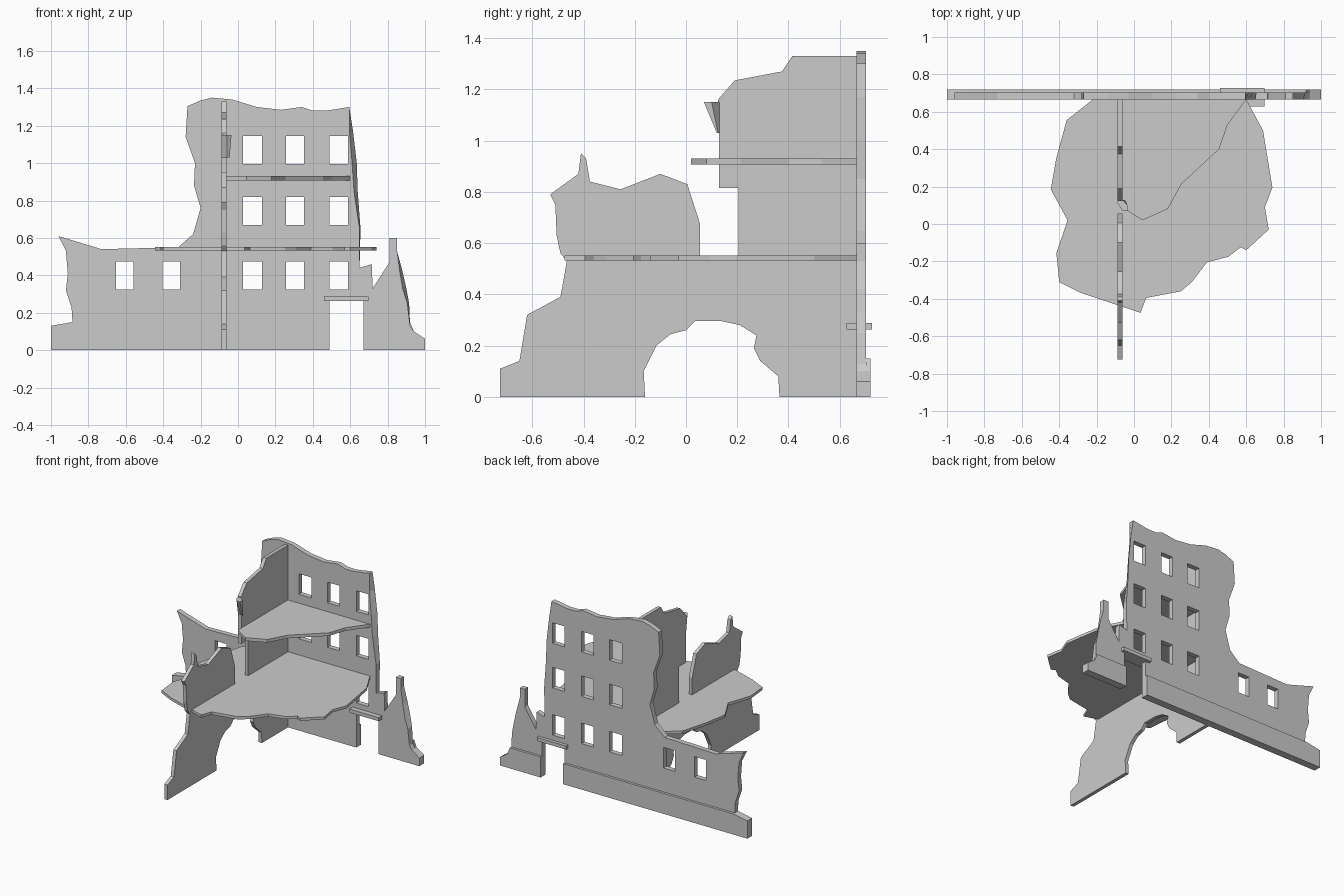
import bpy
import bmesh
from mathutils import Vector

default_cube = bpy.data.objects.get("Cube")
if default_cube:
    bpy.data.objects.remove(default_cube, do_unlink=True)

# One plain concrete colour for the whole ruin
concrete = bpy.data.materials.new("concrete grey")
concrete.use_nodes = True
grey = (0.6, 0.6, 0.6, 1)
concrete.diffuse_color = grey
concrete.node_tree.nodes["Principled BSDF"].inputs["Base Color"].default_value = grey

# Maps (u, v, depth) of a flat outline into the scene for each slab direction
PLANES = {
    "facade": lambda u, v, d: Vector((u, d, v)),
    "cross": lambda u, v, d: Vector((d, u, v)),
    "floor": lambda u, v, d: Vector((u, v, d)),
}


def slab(name, plane, outline, near, far):
    """Extrude an outline; a point may carry an extra (du, dv) shift for its far side.
    All measurements are in hundredths of a unit."""
    place = PLANES[plane]
    bm = bmesh.new()
    near_ring, far_ring = [], []
    for u, v, *shift in outline:
        du, dv = shift or (0, 0)
        near_ring.append(bm.verts.new(place(u, v, near) / 100))
        far_ring.append(bm.verts.new(place(u + du, v + dv, far) / 100))
    bm.faces.new(near_ring)
    bm.faces.new(far_ring)
    count = len(outline)
    for i in range(count):
        j = (i + 1) % count
        bm.faces.new((near_ring[i], near_ring[j], far_ring[j], far_ring[i]))
    bmesh.ops.recalc_face_normals(bm, faces=bm.faces)
    mesh = bpy.data.meshes.new(name)
    bm.to_mesh(mesh)
    bm.free()
    mesh.materials.append(concrete)
    obj = bpy.data.objects.new(name, mesh)
    bpy.context.collection.objects.link(obj)
    return obj


def rectangle(left, right, low, high):
    return [(left, low), (right, low), (right, high), (left, high)]


def cut_openings(target, openings, near, far):
    """Cut rectangular holes through a wall, then discard the cutters."""
    for opening in openings:
        cutter = slab("window_cutter", "facade", rectangle(*opening), near, far)
        cutter.hide_render = True
        modifier = target.modifiers.new("window", "BOOLEAN")
        modifier.operation = "DIFFERENCE"
        modifier.solver = "EXACT"
        modifier.object = cutter
        bpy.context.view_layer.objects.active = target
        bpy.ops.object.modifier_apply(modifier=modifier.name)
        bpy.data.objects.remove(cutter, do_unlink=True)


# Facade: broken left edge, tall middle, jagged right edge, spire, doorway
left_edge = [
    (-100, 0), (-100, 13), (-88.5, 15), (-89, 23), (-92, 32), (-91, 41),
    (-92, 53), (-96, 61), (-73, 54), (-32, 55), (-24, 62), (-20, 76),
    (-23.5, 88), (-23, 100), (-28, 114), (-27, 130.5),
]
broken_top = [
    (-20, 133.5), (-14, 135), (-3, 134), (10, 130), (23, 128.5),
    (34, 130), (40, 128), (47, 128), (59.5, 130),
]
right_edge = [
    (59.5, 117, 2, 0), (61, 100, 2.5, 0), (62, 85, 2, 0), (65, 65, 0.5, 0),
    (65, 44), (71.5, 46), (72, 33),
]
spire = [
    (81, 47), (81, 60), (85, 60), (85, 53), (86.5, 42, 1.5, 0),
    (88, 33, 2, 0), (90.5, 25, 1, 0), (92, 13), (94, 10), (100, 6), (100, 0),
]
doorway = [(67, 0), (67, 27.5), (49, 27.5), (49, 0)]
facade = slab("facade_wall", "facade",
              left_edge + broken_top + right_edge + spire + doorway, 66.5, 70.2)

# Windows: a grid on the tower and two more beside it on the ground storey
storeys = [(32.5, 47.5), (67, 82), (99.5, 114.5)]
columns = [(2.7, 12.7), (25.7, 35.3), (49, 58.7)]
windows = [column + storey for storey in storeys for column in columns]
windows += [side + storeys[0] for side in ((-65.3, -56), (-40.3, -31))]
cut_openings(facade, windows, 60, 80)

# Plinths along the back of the facade, either side of the doorway
slab("long_plinth", "facade",
     [(-100, 0), (49, 0), (49, 15), (-88.5, 15), (-100, 13)], 70.2, 72)
slab("short_plinth", "facade",
     [(67, 0), (100, 0), (100, 6), (94, 10), (92, 15), (67, 15)], 70.2, 72)

# Lintel over the doorway
slab("door_lintel", "facade", rectangle(46, 69.7, 26.2, 28.8), 62.7, 72.6)

# Cross wall: ragged front, gap above the floor, tall rear part, broken arch
wall_front = [
    (-72.5, 0), (-72.5, 11), (-65, 14), (-62, 32), (-49, 39), (-46.5, 53),
    (-49, 56), (-50.5, 63), (-51, 75), (-53, 79), (-42, 87), (-41, 95),
    (-39, 93), (-37.5, 84), (-25.5, 81), (-10, 87), (0.5, 83), (5.5, 67.5),
]
wall_rear = [
    (5.5, 55), (20.5, 55), (20.5, 81.5), (12.8, 81.5), (12.8, 103),
    (12.5, 116), (19, 123.5), (37.5, 127), (41.5, 133), (66.5, 133), (66.5, 0),
]
broken_arch = [
    (36.5, 0), (36, 8), (29, 14), (26.5, 19), (27.5, 24), (21, 28),
    (14, 29.5), (3.5, 29.5), (0, 26), (-6, 24.5), (-11.5, 20),
    (-16.5, 10), (-16, 0),
]
slab("cross_wall", "cross", wall_front + wall_rear + broken_arch, -8.8, -6.2)

# Bent fragment hanging off the tall part of the cross wall
slab("bent_fragment", "floor", [
    (-8.8, 13), (-6.2, 13), (-3.5, 10, -1, 2.5), (-3.5, 7, -1, 5),
    (-6, 7, 0, 5), (-8.8, 11, 0, 1.5),
], 115, 103)

# Broken floors
slab("lower_floor", "floor", [
    (-22, 66.6), (-36, 55.5), (-41.5, 35.5), (-44.5, 18.5), (-35.5, 2),
    (-41.5, -15.5), (-40, -31), (-28, -37), (3.5, -47.5), (6.5, -39.5),
    (25, -36), (31, -31), (39, -20.5), (50.5, -17.5), (57, -12.5),
    (60, -14), (72, -3), (70, 9), (74, 19.5), (69, 50), (60, 66.6),
], 53.2, 55.2)
slab("upper_floor", "floor", [
    (-6.3, 66.6), (-6.3, 9), (4.5, 2), (18, 8), (25.5, 21.5),
    (45.5, 40), (50, 53), (60, 66.6),
], 90.7, 93)
